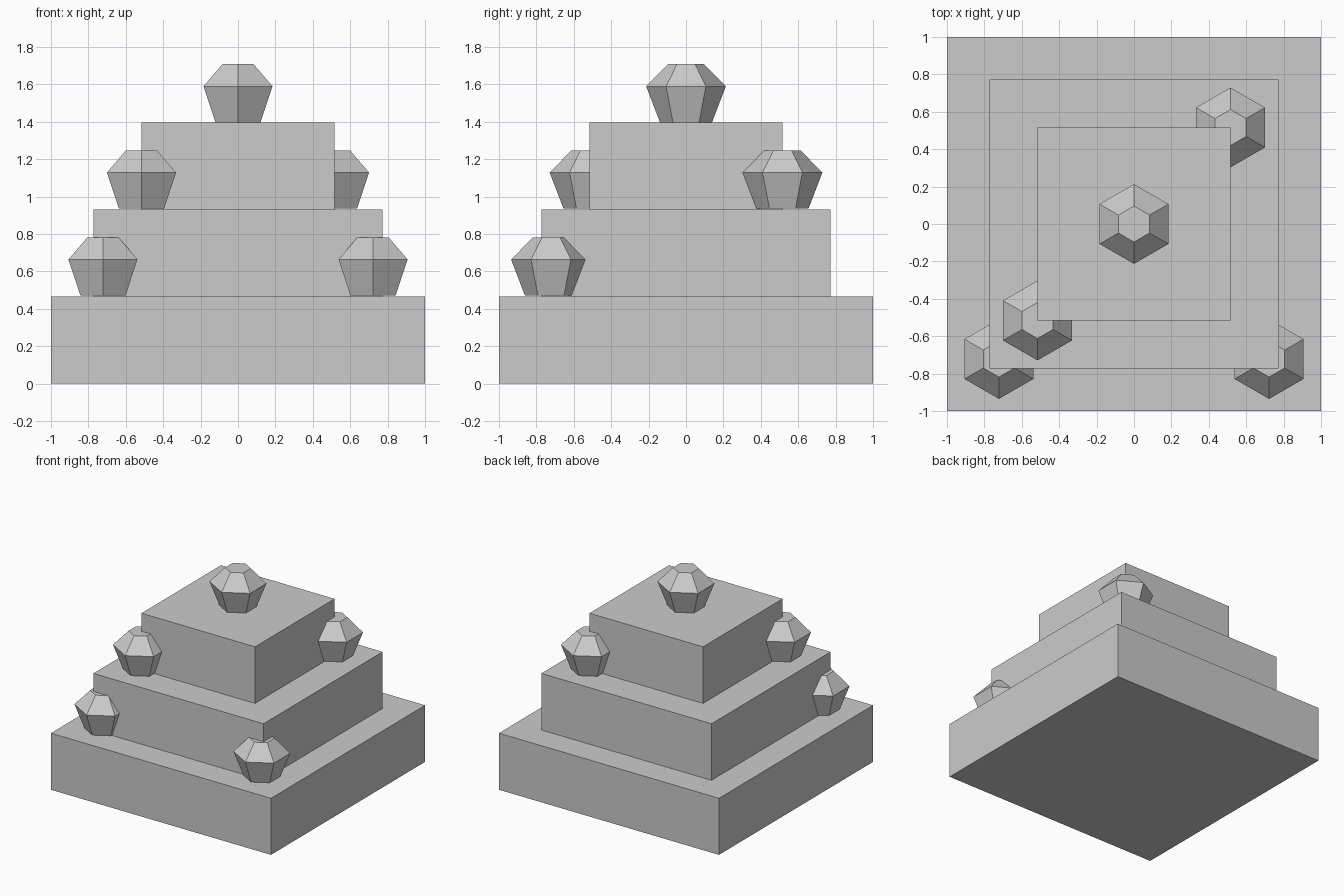
import bpy, bmesh, math

if "Cube" in bpy.data.objects:
    bpy.data.objects.remove(bpy.data.objects["Cube"])

stone = bpy.data.materials.new("grey stone")
stone.diffuse_color = (0.6, 0.6, 0.6, 1)
stone.use_nodes = True
stone.node_tree.nodes["Principled BSDF"].inputs["Base Color"].default_value = stone.diffuse_color


def make_object(name, bm, location):
    bmesh.ops.recalc_face_normals(bm, faces=bm.faces)
    mesh = bpy.data.meshes.new(name)
    bm.to_mesh(mesh)
    bm.free()
    mesh.materials.append(stone)
    obj = bpy.data.objects.new(name, mesh)
    obj.location = location
    bpy.context.collection.objects.link(obj)


def tier(name, half, z, height):
    bm = bmesh.new()
    bmesh.ops.create_cube(bm, size=1)
    bmesh.ops.scale(bm, vec=(2 * half, 2 * half, height), verts=bm.verts)
    make_object(name, bm, (0, 0, z + height / 2))


def gem(name, x, y, z):
    # Six-sided faceted gem: narrow foot, wide girdle, small flat top
    bm = bmesh.new()
    rings = []
    for radius, h in ((0.139, 0), (0.213, 0.193), (0.096, 0.312)):
        rings.append([bm.verts.new((radius * math.sin(i * math.pi / 3),
                                    radius * math.cos(i * math.pi / 3), h))
                      for i in range(6)])
    for low, high in zip(rings, rings[1:]):
        for i in range(6):
            j = (i + 1) % 6
            bm.faces.new((low[i], low[j], high[j], high[i]))
    bm.faces.new(rings[0])
    bm.faces.new(rings[-1])
    make_object(name, bm, (x, y, z))


# Stepped pyramid
H = 0.465
for i, (name, half) in enumerate((("bottom_tier", 1.0), ("middle_tier", 0.773),
                                  ("top_tier", 0.516))):
    tier(name, half, i * H, H)

# Gems at tier corners and on the summit
gem("summit_gem", 0, 0, 1.396)
gem("middle_gem_front_left", -0.516, -0.516, 0.935)
gem("middle_gem_back_right", 0.516, 0.516, 0.935)
gem("lower_gem_front_left", -0.722, -0.722, 0.47)
gem("lower_gem_front_right", 0.722, -0.722, 0.47)
